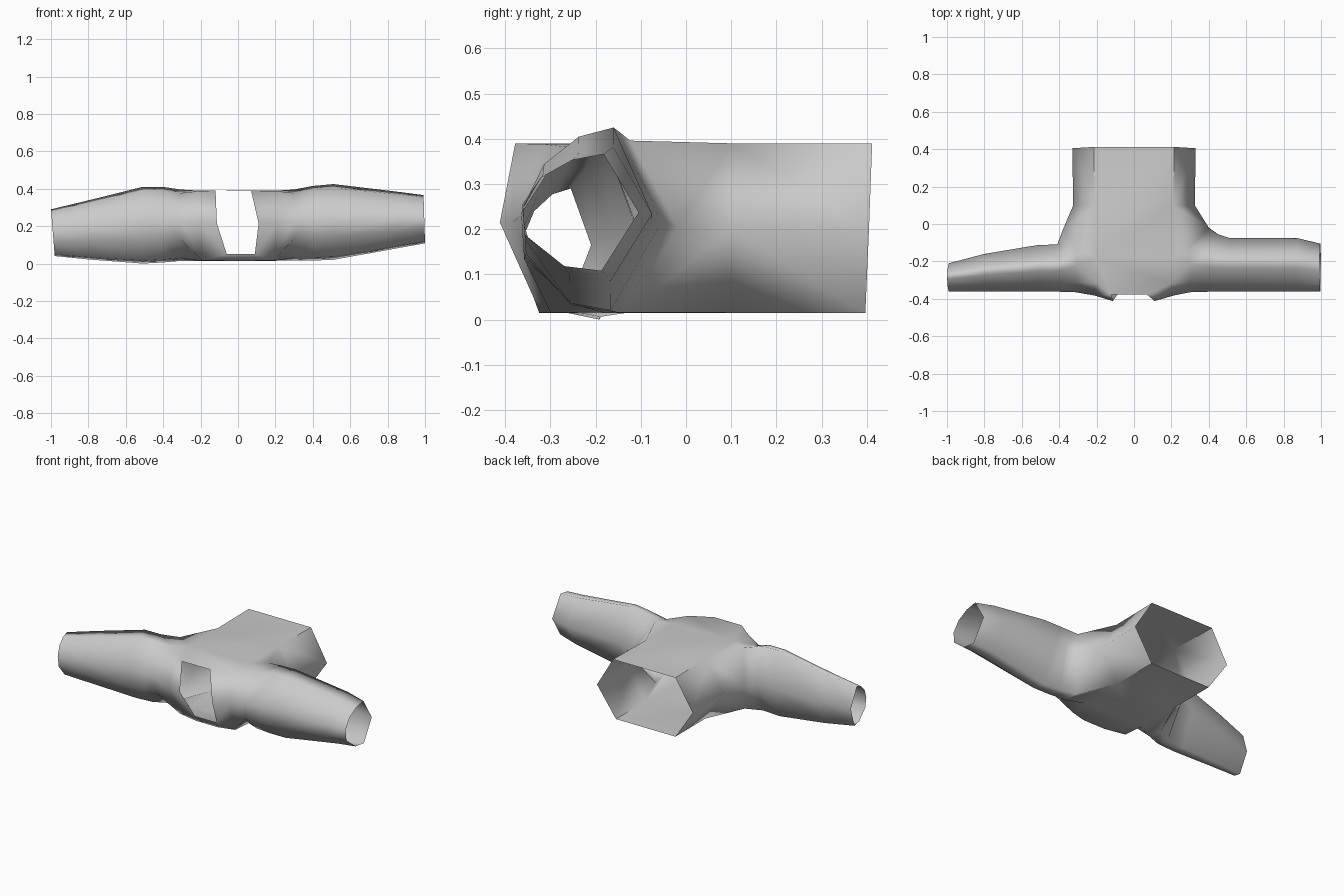
import bpy, bmesh

if "Cube" in bpy.data.objects:
    bpy.data.objects.remove(bpy.data.objects["Cube"])

bm = bmesh.new()
V = lambda x, y, z: bm.verts.new((x, y, z))

# sleeve cross-section in a unit box (depth, height):
# front-mid, front-top, top, back-top, back-mid, back-bottom, bottom, front-bottom
SECTION = [(0, .57), (.16, .80), (.43, .95), (.7, 1), (1, .5), (.68, 0), (.36, .04), (.02, .31)]

# stations: |x|, y front, y back, z low, z high, extra |x| of back-mid point, |x| lean over height
SLEEVES = {
    1: [(.30, -.365, -.02, .016, .396, .10, 0), (.40, -.362, -.055, .016, .415, .05, 0),
        (.51, -.36, -.075, .02, .425, 0, 0), (.87, -.362, -.075, .085, .382, 0, 0),
        (1.0, -.362, -.105, .108, .366, 0, -.008)],
    -1: [(.31, -.365, -.03, .014, .396, .07, 0), (.40, -.362, -.11, .006, .410, .01, 0),
         (.51, -.36, -.112, 0, .410, 0, 0), (.80, -.36, -.16, .022, .338, 0, 0),
         (.98, -.36, -.21, .04, .29, 0, .02)],
}
# collar edge per side: top, middle, bottom lip
COLLAR = {1: [(.07, -.378, .39), (.11, -.412, .215), (.09, -.338, .05)],
          -1: [(-.12, -.378, .39), (-.113, -.412, .215), (-.06, -.338, .05)]}

smooth, plates = [], []


def face(store, *vs):
    store.append(bm.faces.new(vs))


arm, hem, collar = {}, {}, {}
for s in (1, -1):
    # armhole ring shared by torso and sleeve
    base = [V(s * x, y, z) for x, y, z in (
        (.21, -.383, .215), (.20, -.315, .388), (.21, -.18, .39), (.21, .10, .39),
        (.325, .10, .20), (.205, .10, .015), (.20, -.18, .015), (.19, -.30, .016))]
    arm[s] = prev = base
    # sleeve tube, open at the cuff
    for x, y0, y1, z0, z1, out, lean in SLEEVES[s]:
        ring = [V(s * (x + out * (i == 4) + lean * v), y0 + u * (y1 - y0), z0 + v * (z1 - z0))
                for i, (u, v) in enumerate(SECTION)]
        for i in range(8):
            j = (i + 1) % 8
            face(smooth, prev[i], prev[j], ring[j], ring[i])
        prev = ring
    # lower torso sides
    hem[s] = [V(s * .215, .412, .39), V(s * .33, .405, .20), V(s * .205, .397, .015)]
    for i in (0, 1):
        face(smooth, base[3 + i], base[4 + i], hem[s][i + 1], hem[s][i])
    # front panel beside the neck opening
    collar[s] = c = [V(*p) for p in COLLAR[s]]
    c.append(V(c[2].co.x, -.325, .015))
    face(smooth, c[0], c[1], base[0], base[1])
    face(smooth, c[1], c[2], base[0])
    face(smooth, c[2], c[3], base[7], base[0])

# flat top and bottom sheets, and the lip below the neck opening
R, L = arm[1], arm[-1]
for h, far, mid, front, k in ((0, 3, 2, 1, 0), (2, 5, 6, 7, 3)):
    face(plates, hem[1][h], hem[-1][h], L[far], R[far])
    face(plates, R[far], L[far], L[mid], R[mid])
    face(plates, R[mid], L[mid], L[front], collar[-1][k], collar[1][k], R[front])
face(smooth, collar[1][2], collar[-1][2], collar[-1][3], collar[1][3])

bmesh.ops.recalc_face_normals(bm, faces=bm.faces)
for f in bm.faces:
    f.smooth = True
# crisp folds along the lower torso only; the yoke blends into the sleeves
flat = set(plates)
for e in bm.edges:
    on_fold = len([f for f in e.link_faces if f in flat]) == 1
    if on_fold and max(v.co.y for v in e.verts) > .3:
        e.smooth = False

mesh = bpy.data.meshes.new("garment_shell")
bm.to_mesh(mesh)
bm.free()
shell = bpy.data.objects.new("garment_shell", mesh)
bpy.context.collection.objects.link(shell)

# large flat sheets keep their flat shading
wn = shell.modifiers.new("flat_sheets", 'WEIGHTED_NORMAL')
wn.keep_sharp = True
